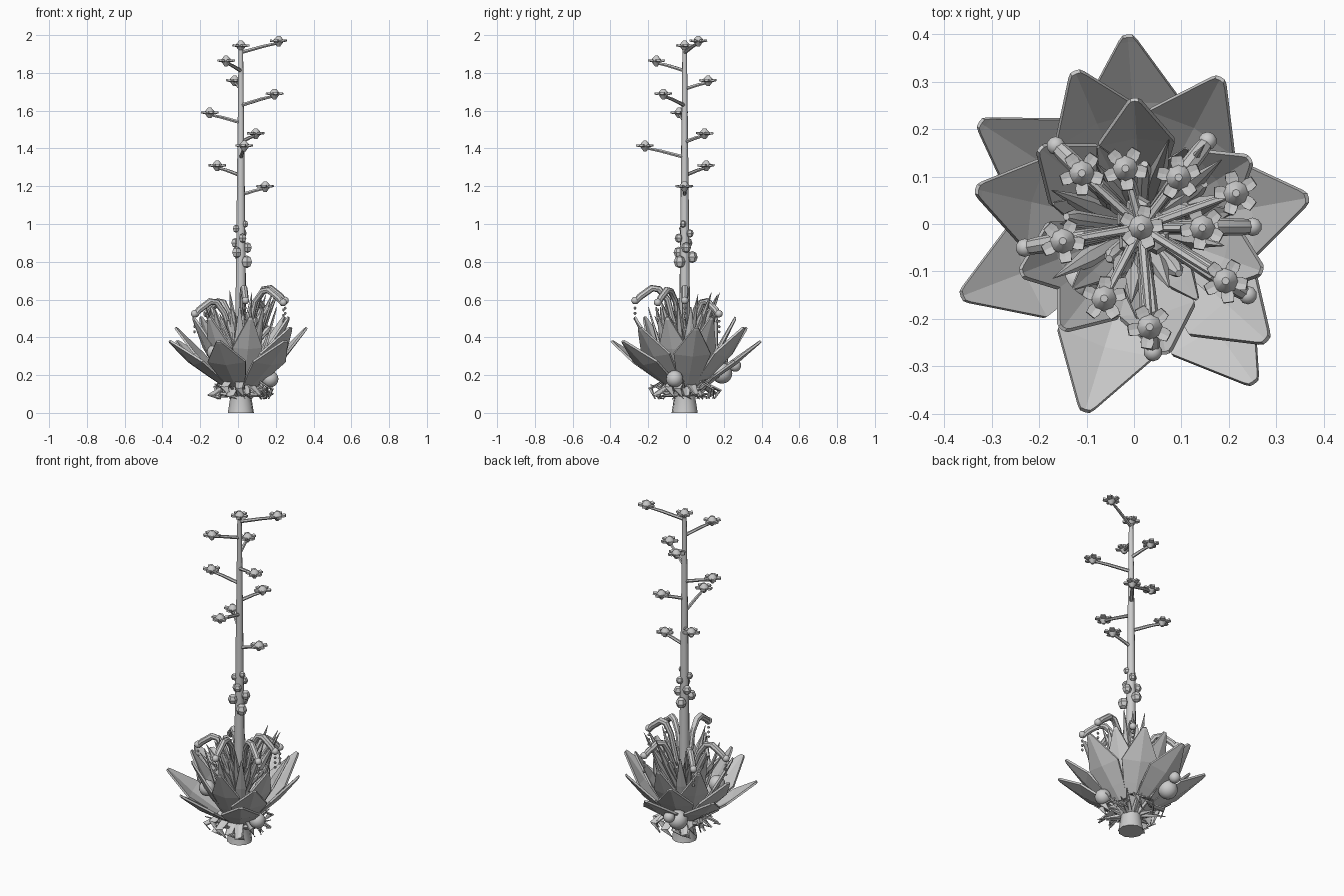
import bpy, bmesh, math, random
from mathutils import Vector, Matrix

random.seed(4)
if "Cube" in bpy.data.objects:
    bpy.data.objects.remove(bpy.data.objects["Cube"])

CX, CY = 0.015, -0.007
UP = Vector((0, 0, 1))
GOLDEN = math.radians(137.5)

grey = bpy.data.materials.new("plain_grey")
grey.use_nodes = True
colour = (0.6, 0.6, 0.6, 1)
grey.diffuse_color = colour
grey.node_tree.nodes["Principled BSDF"].inputs["Base Color"].default_value = colour


def finish(bm, name, smooth=True):
    bmesh.ops.recalc_face_normals(bm, faces=bm.faces)
    mesh = bpy.data.meshes.new(name)
    bm.to_mesh(mesh)
    bm.free()
    mesh.materials.append(grey)
    obj = bpy.data.objects.new(name, mesh)
    bpy.context.collection.objects.link(obj)
    if smooth:
        bpy.ops.object.select_all(action='DESELECT')
        obj.select_set(True)
        bpy.context.view_layer.objects.active = obj
        bpy.ops.object.shade_smooth_by_angle(angle=math.radians(40))


def polar(angle, r, z):
    return Vector((CX + r * math.cos(angle), CY + r * math.sin(angle), z))


def skin(bm, rings):
    """Join equal rings of points into a closed skin."""
    rings = [[bm.verts.new(p) for p in ring] for ring in rings]
    n = len(rings[0])
    for a, b in zip(rings, rings[1:]):
        for i in range(n):
            bm.faces.new((a[i], a[(i + 1) % n], b[(i + 1) % n], b[i]))
    bm.faces.new(rings[0][::-1])
    bm.faces.new(rings[-1])


def tube(bm, points, radii, sides=8):
    rings = []
    for i, p in enumerate(points):
        d = (points[min(i + 1, len(points) - 1)] - points[max(i - 1, 0)]).normalized()
        u = d.orthogonal() if abs(d.z) > 0.99 else d.cross(UP)
        u.normalize()
        v = u.cross(d)
        ring = [2 * math.pi * k / sides for k in range(sides)]
        rings.append([p + radii[i] * (u * math.cos(t) + v * math.sin(t)) for t in ring])
    skin(bm, rings)


def ball(bm, centre, r, u=10, v=7, stretch=1.0):
    m = Matrix.Translation(centre) @ Matrix.Diagonal((1, 1, stretch, 1))
    bmesh.ops.create_uvsphere(bm, u_segments=u, v_segments=v, radius=r, matrix=m)


def leaf(bm, points, widths, fold=0.18, thick=0.012):
    """Channelled blade: raised edges, lowered midrib."""
    rings = []
    for i, p in enumerate(points):
        d = (points[min(i + 1, len(points) - 1)] - points[max(i - 1, 0)]).normalized()
        side = d.cross(UP).normalized()
        up = side.cross(d)
        w = widths[i]
        t = min(thick, w)
        rib = p - up * w * fold
        rings.append([p - side * w, rib, p + side * w,
                      p + side * w - up * t, rib - up * t, p - side * w - up * t])
    skin(bm, rings)


# Short trunk and tall tapering flower stalk
bm = bmesh.new()
tube(bm, [polar(0, 0, z) for z in (0, 0.08, 0.2, 0.4)], [0.07, 0.057, 0.07, 0.04], 10)
finish(bm, "trunk")
bm = bmesh.new()
tube(bm, [polar(0, 0, z) for z in (0.3, 0.6, 1.2, 1.94)], [0.032, 0.028, 0.021, 0.012], 10)
finish(bm, "flower_stalk")

# Broad leaves in tiers: bearing list, tip reach, tip height, half width
tiers = [("outer_leaves", (94, 147, 201, 253, 306), 0.4, 0.385, 0.105),
         ("middle_leaves", (10, 62, 113, 167, 318), 0.35, 0.455, 0.1),
         ("inner_leaves", (32, 93, 142, 201, 232, 281, 340), 0.265, 0.51, 0.08),
         ("heart_leaves", (10, 60, 118, 165, 222, 268, 308), 0.19, 0.56, 0.03)]
for name, bearings, reach, height, width in tiers:
    bm = bmesh.new()
    for deg in bearings:
        a = math.radians(deg)
        start, tip = polar(a, 0.05, 0.13), polar(a, reach, height)
        steps = (0, 0.3, 0.58, 0.97, 1)
        shape = (0.3, 0.72, 1, 0.18, 0.1)
        leaf(bm, [start.lerp(tip, s) for s in steps], [width * k for k in shape])
    finish(bm, name, smooth=False)

# Slim pointed spikes and rounded fingers in the heart
bm = bmesh.new()
for i in range(18):
    a = i * GOLDEN
    reach, height = random.uniform(0.1, 0.23), random.uniform(0.5, 0.66)
    start, tip = polar(a, 0.03, 0.28), polar(a, reach, height)
    tube(bm, [start, start.lerp(tip, 0.55), tip], [0.014, 0.021, 0.001], 6)
finish(bm, "heart_spikes")
bm = bmesh.new()
for i in range(14):
    a = i * GOLDEN + 0.6
    start, tip = polar(a, 0.02, 0.3), polar(a, random.uniform(0.08, 0.17), random.uniform(0.45, 0.58))
    tube(bm, [start, start.lerp(tip, 0.9), tip], [0.012, 0.017, 0.008], 7)
finish(bm, "heart_fingers")

# Arching arms with round ends and hanging drops
bm = bmesh.new()
drops = bmesh.new()
arms = [(-0.165, 0.165, 0.6), (0.155, 0.175, 0.6), (0.25, -0.006, 0.67),
        (0.24, -0.15, 0.66), (0.04, -0.27, 0.67), (-0.23, -0.05, 0.6)]
for x, y, peak in arms:
    a, r = math.atan2(y - CY, x - CX), math.hypot(x - CX, y - CY)
    end = polar(a, r, peak - 0.085)
    path = [polar(a, 0.03, 0.36), polar(a, 0.09, peak - 0.07), polar(a, r * 0.52, peak - 0.015),
            polar(a, r * 0.66, peak - 0.01), polar(a, r * 0.9, peak - 0.055), end]
    tube(bm, path, [0.014, 0.016, 0.018, 0.019, 0.018, 0.015])
    ball(bm, end + UP * 0.01, 0.02)
    for k in range(3):
        ball(drops, end - UP * (0.03 + 0.028 * k), 0.008, 6, 4)
finish(bm, "arching_arms")
finish(drops, "hanging_drops")

# Round fruits tucked under the leaves
bm = bmesh.new()
for x, y, z, r in ((-0.08, 0.19, 0.21, 0.055), (-0.07, 0.26, 0.25, 0.032),
                   (-0.12, -0.12, 0.32, 0.045), (0.17, -0.06, 0.18, 0.045)):
    ball(bm, (x, y, z), r, 14, 10)
finish(bm, "fruits")

# Dry drooping leaves and short thorns around the foot
bm = bmesh.new()
thorns = bmesh.new()
for i in range(20):
    a = 2 * math.pi * i / 20 + random.uniform(-0.1, 0.1)
    r = random.uniform(0.14, 0.19)
    crest = random.uniform(0.14, 0.19)
    path = [polar(a, 0.05, 0.12), polar(a, 0.1, crest), polar(a, r, crest - 0.05), polar(a + 0.2, r * 0.85, 0.075)]
    leaf(bm, path, [0.016, 0.025, 0.02, 0.003], thick=0.008)
    b = a + 0.17
    tip = polar(b, r, random.uniform(0.08, 0.22))
    tube(thorns, [polar(b, 0.05, 0.1), tip], [0.016, 0.002], 5)
finish(bm, "dry_leaves", smooth=False)
finish(thorns, "foot_thorns", smooth=False)

# Small buds clustered on the stalk
bm = bmesh.new()
for i in range(9):
    a, z = i * GOLDEN - 0.7, 0.8 + 0.025 * i
    centre = polar(a, 0.042 - 0.002 * i, z)
    tube(bm, [polar(a, 0.01, z - 0.02), centre], [0.008, 0.008], 5)
    ball(bm, centre, 0.031 - 0.0017 * i, 6, 4, 1.1)
finish(bm, "stalk_buds", smooth=False)

# Twigs carrying five-petalled flowers
flowers = [(0.215, 0.065, 1.97), (CX, CY, 1.945), (-0.063, -0.157, 1.865), (-0.018, 0.117, 1.76),
           (0.193, -0.12, 1.69), (-0.15, -0.036, 1.59), (0.094, 0.098, 1.48), (0.033, -0.217, 1.415),
           (-0.11, 0.107, 1.31), (0.144, -0.008, 1.2)]
twigs, hearts, petals = bmesh.new(), bmesh.new(), bmesh.new()
for x, y, z in flowers:
    top = Vector((x, y, z))
    reach = math.hypot(x - CX, y - CY)
    if reach > 0.05:
        start = Vector((CX, CY, z - 0.02 - 0.2 * reach))
        bend = start.lerp(top, 0.6) - UP * 0.004
        tube(twigs, [start, bend, top - UP * 0.012], [0.01, 0.009, 0.007], 6)
    tube(hearts, [top + UP * h for h in (-0.03, -0.002, 0.008, 0.026)], [0.008, 0.028, 0.024, 0.008], 8)
    turn = random.uniform(0, 1.2)
    for k in range(5):
        a = turn + 2 * math.pi * k / 5
        out = Vector((math.cos(a), math.sin(a), 0.15))
        leaf(petals, [top + out * r for r in (0.015, 0.032, 0.045)], [0.01, 0.014, 0.011], 0.15, 0.01)
finish(twigs, "flower_twigs")
finish(hearts, "flower_hearts")
finish(petals, "flower_petals", smooth=False)
